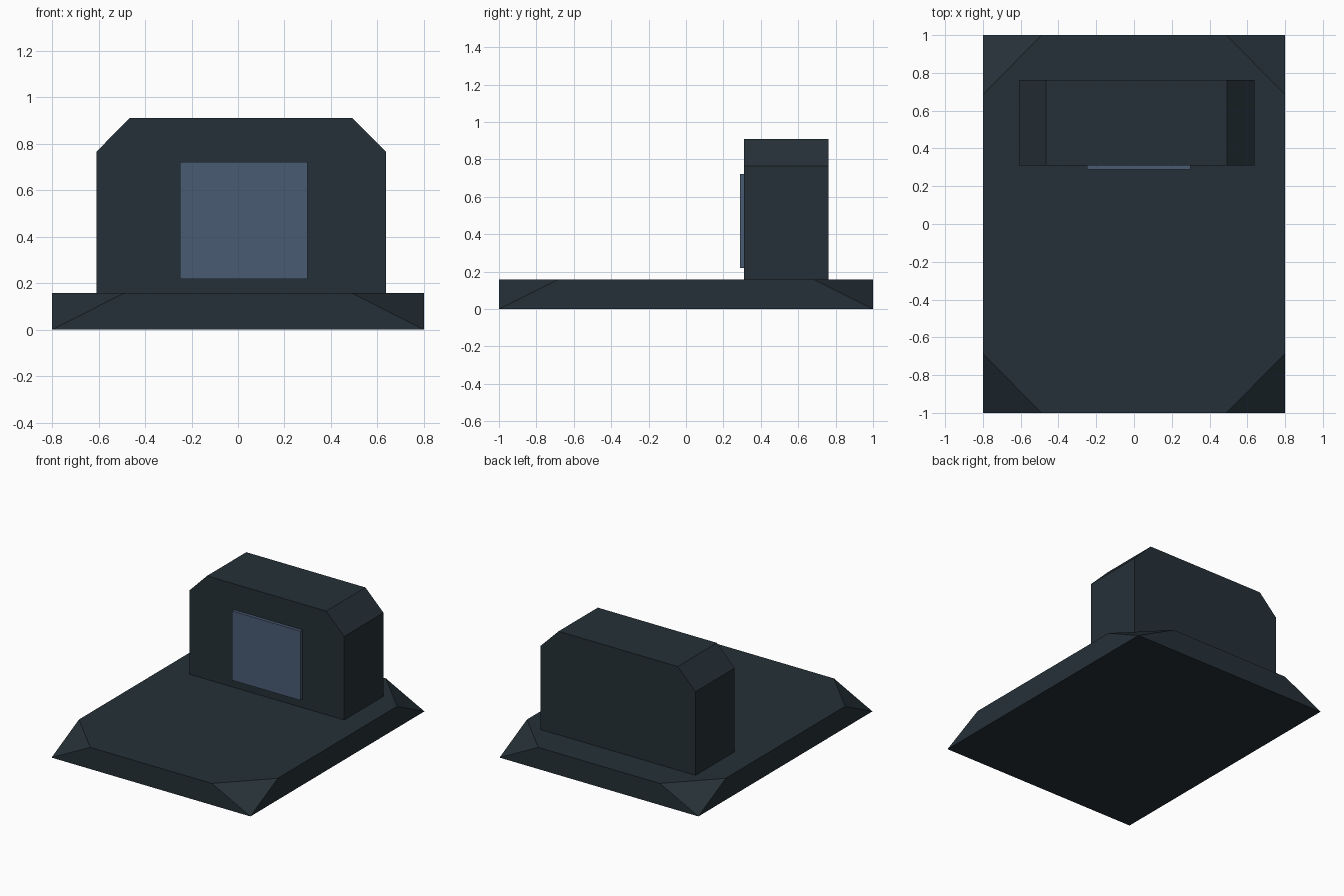
import bpy
import bmesh
from math import radians

default = bpy.data.objects.get("Cube")
if default:
    bpy.data.objects.remove(default, do_unlink=True)


def make_material(name, rgb):
    mat = bpy.data.materials.new(name)
    mat.use_nodes = True
    colour = (*rgb, 1.0)
    mat.diffuse_color = colour
    mat.node_tree.nodes["Principled BSDF"].inputs["Base Color"].default_value = colour
    return mat


def make_hull(name, points, mat):
    """Flat-faced convex solid around the given corner points."""
    bm = bmesh.new()
    for p in points:
        bm.verts.new(p)
    bmesh.ops.convex_hull(bm, input=bm.verts[:])
    bmesh.ops.dissolve_limit(bm, angle_limit=radians(1), verts=bm.verts[:], edges=bm.edges[:])
    bmesh.ops.recalc_face_normals(bm, faces=bm.faces[:])
    mesh = bpy.data.meshes.new(name)
    bm.to_mesh(mesh)
    bm.free()
    mesh.materials.append(mat)
    obj = bpy.data.objects.new(name, mesh)
    bpy.context.collection.objects.link(obj)
    return obj


def extrude_profile(name, profile, y0, y1, mat):
    """Extrude an (x, z) outline along y."""
    return make_hull(name, [(x, y, z) for y in (y0, y1) for x, z in profile], mat)


dark_slate = make_material("dark slate", (0.0185, 0.0300, 0.0385))
slate_blue = make_material("slate blue", (0.0685, 0.1046, 0.1740))

# Base slab: rectangular foot, upper corners sliced down to the foot corners
half_x, half_y, top = 0.80, 1.0, 0.157
base_points = []
for sx in (-1, 1):
    for sy in (-1, 1):
        base_points += [(sx * half_x, sy * half_y, 0),
                        (sx * 0.49, sy * half_y, top),
                        (sx * half_x, sy * 0.685, top)]
make_hull("base", base_points, dark_slate)

# Upright block with chamfered shoulders
block_profile = [(-0.61, top), (-0.61, 0.765), (-0.467, 0.91),
                 (0.492, 0.91), (0.637, 0.765), (0.637, top)]
extrude_profile("upright_block", block_profile, 0.311, 0.762, dark_slate)

# Thin raised panel on the front of the block
panel_profile = [(-0.25, 0.218), (-0.25, 0.722), (0.30, 0.722), (0.30, 0.218)]
extrude_profile("front_panel", panel_profile, 0.288, 0.311, slate_blue)
